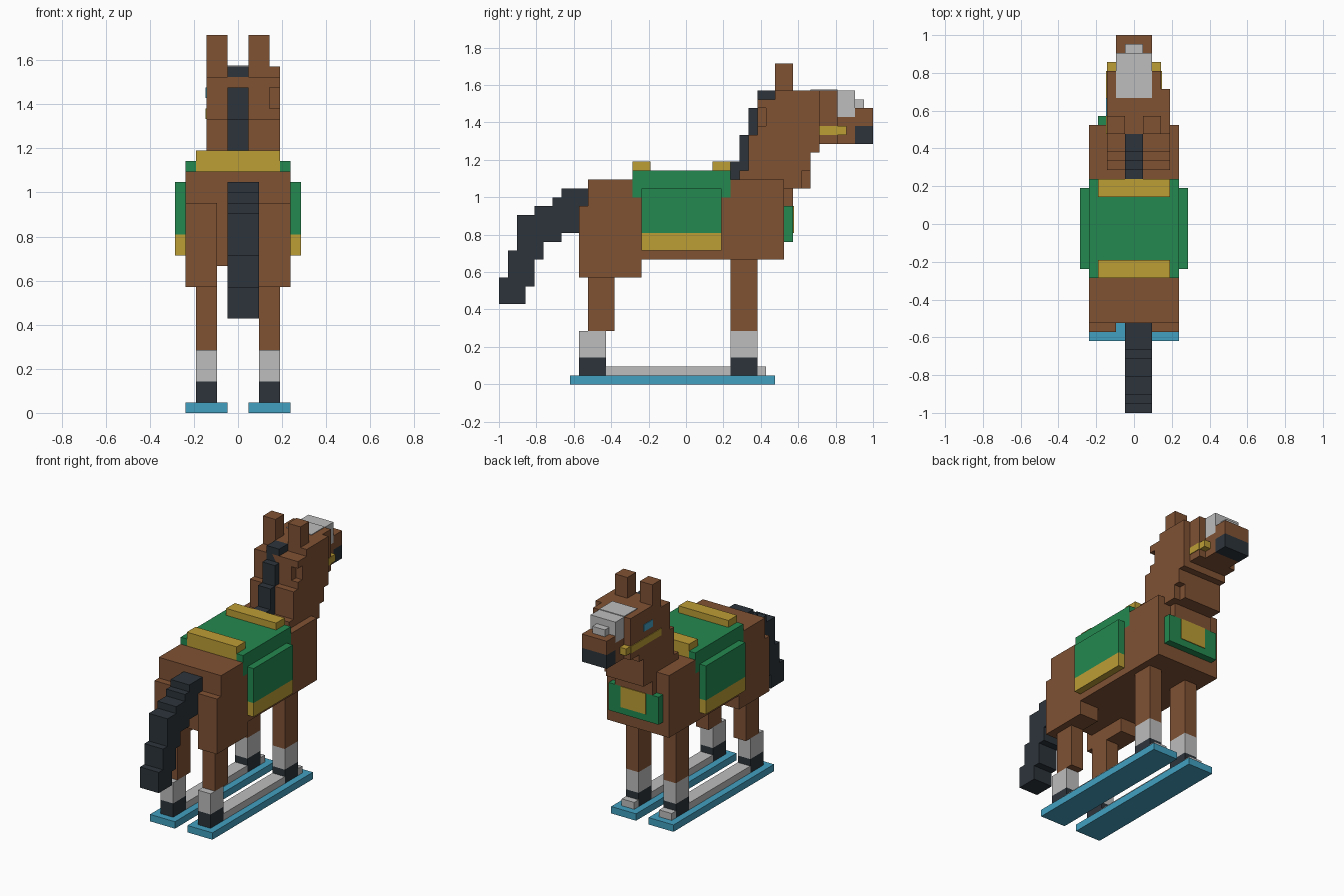
import bpy
import bmesh
from mathutils import Vector

default_cube = bpy.data.objects.get("Cube")
if default_cube:
    bpy.data.objects.remove(default_cube, do_unlink=True)

UNIT = 1 / 21      # size of one block
THIN = 0.1         # thickness of painted plates, in blocks


def material(name, red, green, blue):
    def linear(value):
        return ((value / 255 + 0.055) / 1.055) ** 2.4
    colour = (linear(red), linear(green), linear(blue), 1)
    mat = bpy.data.materials.new(name)
    mat.use_nodes = True
    mat.diffuse_color = colour
    shader = mat.node_tree.nodes["Principled BSDF"]
    shader.inputs["Base Color"].default_value = colour
    shader.inputs["Roughness"].default_value = 0.9
    return mat


brown = material("brown coat", 128, 82, 52)
dark = material("dark hair and hoof", 44, 52, 59)
grey = material("pale grey", 189, 189, 189)
green = material("green cloth", 35, 137, 80)
gold = material("gold trim", 188, 157, 53)
blue = material("blue", 66, 160, 192)


def extrude_profile(name, mat, x_range, profile):
    """Extrude a side outline of (y, z) points, in blocks, across x."""
    bm = bmesh.new()
    start, end = x_range
    face = bm.faces.new([bm.verts.new(Vector((start, y, z)) * UNIT) for y, z in profile])
    extruded = bmesh.ops.extrude_face_region(bm, geom=[face])["geom"]
    moved = [item for item in extruded if isinstance(item, bmesh.types.BMVert)]
    bmesh.ops.translate(bm, verts=moved, vec=((end - start) * UNIT, 0, 0))
    bmesh.ops.recalc_face_normals(bm, faces=bm.faces)
    mesh = bpy.data.meshes.new(name)
    bm.to_mesh(mesh)
    bm.free()
    mesh.materials.append(mat)
    obj = bpy.data.objects.new(name, mesh)
    bpy.context.collection.objects.link(obj)
    return obj


def box(name, mat, x_range, y_range, z_range):
    (back, front), (low, high) = y_range, z_range
    outline = [(back, low), (front, low), (front, high), (back, high)]
    return extrude_profile(name, mat, x_range, outline)


def pair(name, mat, x_range, y_range, z_range):
    """Two boxes mirrored across the middle."""
    near, far = x_range
    box("left_" + name, mat, (near, far), y_range, z_range)
    box("right_" + name, mat, (-far, -near), y_range, z_range)


# Skis with a pale rail under the hooves
pair("ski", blue, (1, 5), (-13, 10), (0, 1))
pair("ski_rail_middle", grey, (2, 4), (-9, 5), (1, 2))
pair("ski_rail_toe", grey, (2, 4), (8, 9), (1, 2))

# Legs
for end, back in (("rear", -12), ("front", 5)):
    foot = (back, back + 3)
    pair(end + "_hoof", dark, (2, 4), foot, (1, 3))
    pair(end + "_sock", grey, (2, 4), foot, (3, 6))
pair("rear_leg", brown, (2, 4), (-11, -8), (6, 12))
pair("front_leg", brown, (2, 4), (5, 8), (6, 14))
pair("haunch", brown, (2, 5), (-12, -5), (12, 20))

# Body
full = (-5, 5)
box("rump", brown, full, (-11, -6), (14, 23))
box("barrel", brown, full, (-6, 5), (14, 21))
box("chest", brown, full, (5, 11), (14, 23))

# Saddle cloth with side panels and straps
box("cloth_base", green, full, (-6, 5), (21, 23))
box("cloth_top", green, full, (-4, 3), (23, 24))
pair("cloth_border", green, (4, 5), (-6, 5), (23, 24))
pair("cloth_panel", green, (5, 6), (-5, 4), (17, 22))
pair("cloth_hem", gold, (5, 6), (-5, 4), (15, 17))
box("rear_strap", gold, (-4, 4), (-6, -4), (23, 25))
box("front_strap", gold, (-4, 4), (3, 5), (23, 25))

# Breastplate
box("breastplate", green, (-4, 4), (11, 12), (16, 20))
box("breastplate_badge", gold, (-2, 2), (12, 12 + THIN), (17, 20))

# Neck and head, with an extra layer on the left
extrude_profile("neck_and_head", brown, (-3, 3), [
    (6, 23), (6, 24), (7, 24), (7, 28), (8, 28), (8, 32), (10, 32), (10, 33),
    (17, 33), (17, 27), (15, 27), (15, 26), (14, 26), (14, 22), (12, 22),
    (12, 20), (11, 20), (11, 23)])
extrude_profile("neck_side_layer", brown, (3, 4), [
    (6, 23), (6, 24), (7, 24), (7, 28), (8, 28), (8, 29), (9, 29), (9, 31),
    (8, 31), (8, 32), (10, 32), (10, 33), (15, 33), (15, 26), (14, 26),
    (14, 24), (13, 24), (13, 22), (11, 22), (11, 23)])
pair("ear", brown, (1, 3), (10, 12), (33, 36))

# Snout and blaze
snout = (-2, 2)
box("snout", brown, snout, (17, 19), (27, 30))
box("nose_bridge", brown, snout, (19, 21), (29, 31))
box("muzzle", dark, snout, (19, 21), (27, 29))
box("blaze", grey, snout, (17, 19), (30, 33))
box("blaze_top", grey, snout, (14, 17), (33, 33 + THIN))
box("blaze_tip", grey, (-1, 1), (19, 20), (31, 32))

# Bridle and eyes
pair("bridle_end", gold, (2, 3), (17, 18), (28, 29))
pair("bridle_strap", gold, (3, 3 + THIN), (10, 17), (28, 29))
pair("eye", blue, (3, 3 + THIN), (12, 14), (30, 31))

# Mane, stepping up the back of the neck
extrude_profile("mane", dark, (-1, 1), [
    (5, 23), (5, 25), (6, 25), (6, 28), (7, 28), (7, 31), (8, 31), (8, 33),
    (10, 33), (10, 32), (9, 32), (9, 28), (8, 28), (8, 23)])

# Tail, stepping down behind
extrude_profile("tail", dark, (-1, 2), [
    (-11, 22), (-14, 22), (-14, 21), (-15, 21), (-15, 20), (-17, 20),
    (-17, 19), (-19, 19), (-19, 15), (-20, 15), (-20, 12), (-21, 12),
    (-21, 9), (-18, 9), (-18, 11), (-17, 11), (-17, 14), (-16, 14),
    (-16, 16), (-14, 16), (-14, 17), (-11, 17)])
